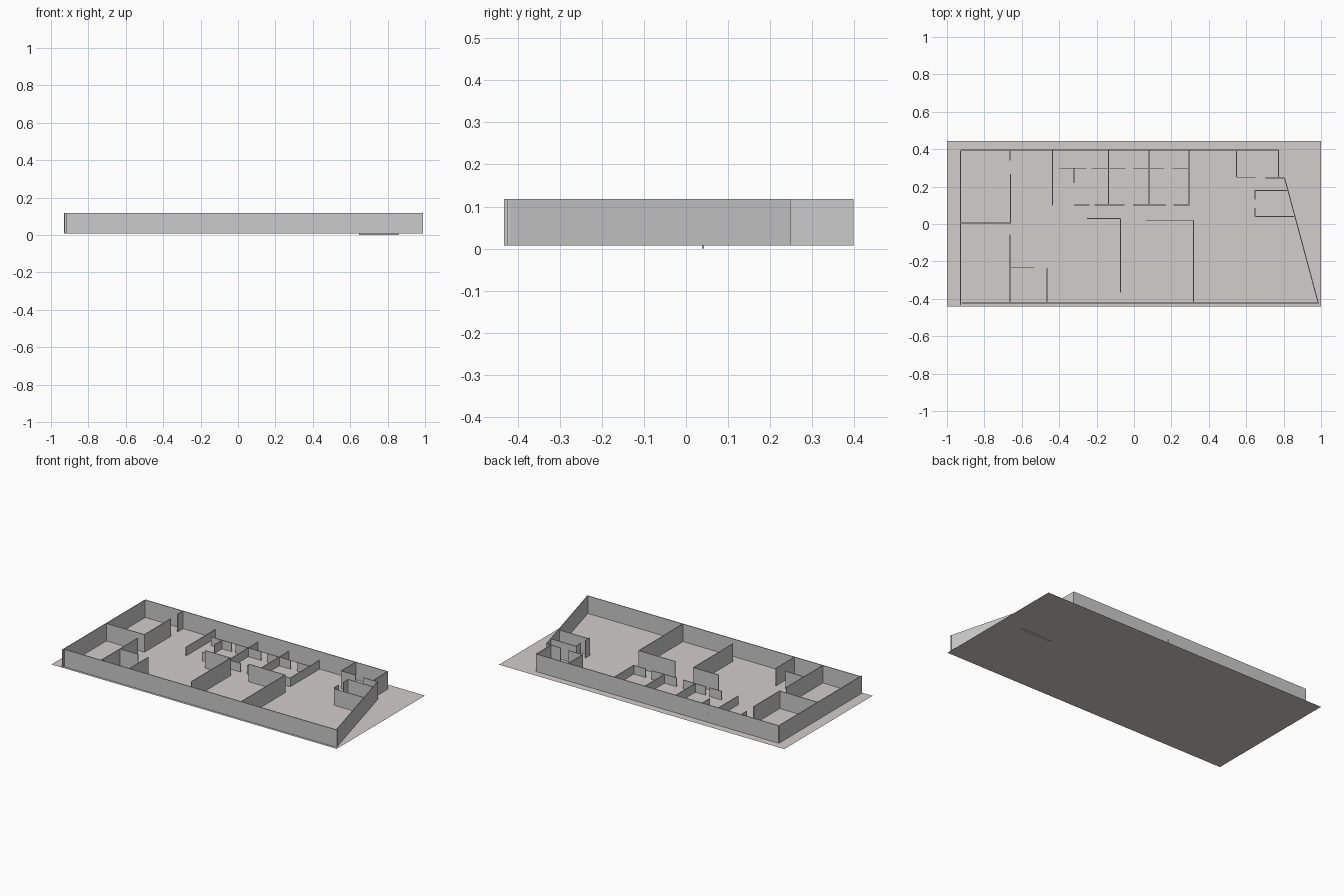
import bpy
from math import atan2, hypot

FLOOR, TALL, LOW, THICK = 0.007, 0.118, 0.062, 0.005


def wall(name, x1, y1, x2, y2, top=TALL, bottom=FLOOR):
    """Thin upright slab running between two plan points."""
    bpy.ops.mesh.primitive_cube_add(
        size=1, location=((x1 + x2) / 2, (y1 + y2) / 2, (top + bottom) / 2),
        rotation=(0, 0, atan2(y2 - y1, x2 - x1)))
    ob = bpy.context.object
    ob.name = name
    ob.scale = (hypot(x2 - x1, y2 - y1), THICK, top - bottom)


# floor sheet
bpy.ops.mesh.primitive_plane_add(size=1, location=(0, 0.002, FLOOR))
floor = bpy.context.object
floor.name = "floor"
floor.scale = (2, 0.884, 1)
mat = bpy.data.materials.new("floor_grey")
mat.diffuse_color = (0.64, 0.61, 0.60, 1)
floor.data.materials.append(mat)

# outer walls
wall("left_outer_wall", -0.927, -0.433, -0.927, 0.39)
wall("back_outer_wall", -0.928, 0.395, 0.773, 0.395)
wall("front_outer_wall", -0.92, -0.422, 0.99, -0.422)
wall("right_back_wall", 0.773, 0.395, 0.773, 0.247)
wall("right_return_wall", 0.704, 0.247, 0.805, 0.247)
wall("slanted_outer_wall", 0.805, 0.247, 0.985, -0.422)

# left rooms
wall("left_room_stub", -0.662, 0.395, -0.662, 0.34)
wall("left_room_side", -0.66, 0.267, -0.66, 0.003)
wall("left_room_divider", -0.926, 0.005, -0.66, 0.005)
wall("front_room_side", -0.664, -0.055, -0.664, -0.42)
wall("front_room_back", -0.664, -0.234, -0.535, -0.234)
wall("front_room_partition", -0.466, -0.234, -0.466, -0.42)

# large central rooms
wall("hall_left_back", -0.25, 0.029, -0.072, 0.029)
wall("hall_left_side", -0.072, 0.029, -0.072, -0.365)
wall("hall_right_back", 0.063, 0.02, 0.317, 0.02)
wall("hall_right_side", 0.317, 0.02, 0.317, -0.422)

# right small rooms
wall("corner_room_side", 0.549, 0.395, 0.549, 0.25)
wall("corner_room_front", 0.549, 0.25, 0.65, 0.25)
wall("closet_back", 0.645, 0.178, 0.822, 0.178)
wall("closet_side_back", 0.647, 0.178, 0.647, 0.13)
wall("closet_side_front", 0.647, 0.085, 0.647, 0.04)
wall("closet_front", 0.647, 0.04, 0.858, 0.04, TALL - FLOOR, 0)

# low cubicle partitions along the back wall
for x in (-0.435, -0.136, 0.08, 0.295):
    wall("cubicle_side", x, 0.398, x, 0.1, LOW)
wall("cubicle_stub", -0.321, 0.297, -0.321, 0.22, LOW)
for a, b in ((-0.397, -0.253), (-0.226, -0.045), (-0.005, 0.16), (0.207, 0.295)):
    wall("cubicle_back_row", a, 0.298, b, 0.298, LOW)
for a, b in ((-0.32, -0.237), (-0.21, -0.05), (-0.005, 0.17), (0.21, 0.295)):
    wall("cubicle_front_row", a, 0.101, b, 0.101, LOW)
